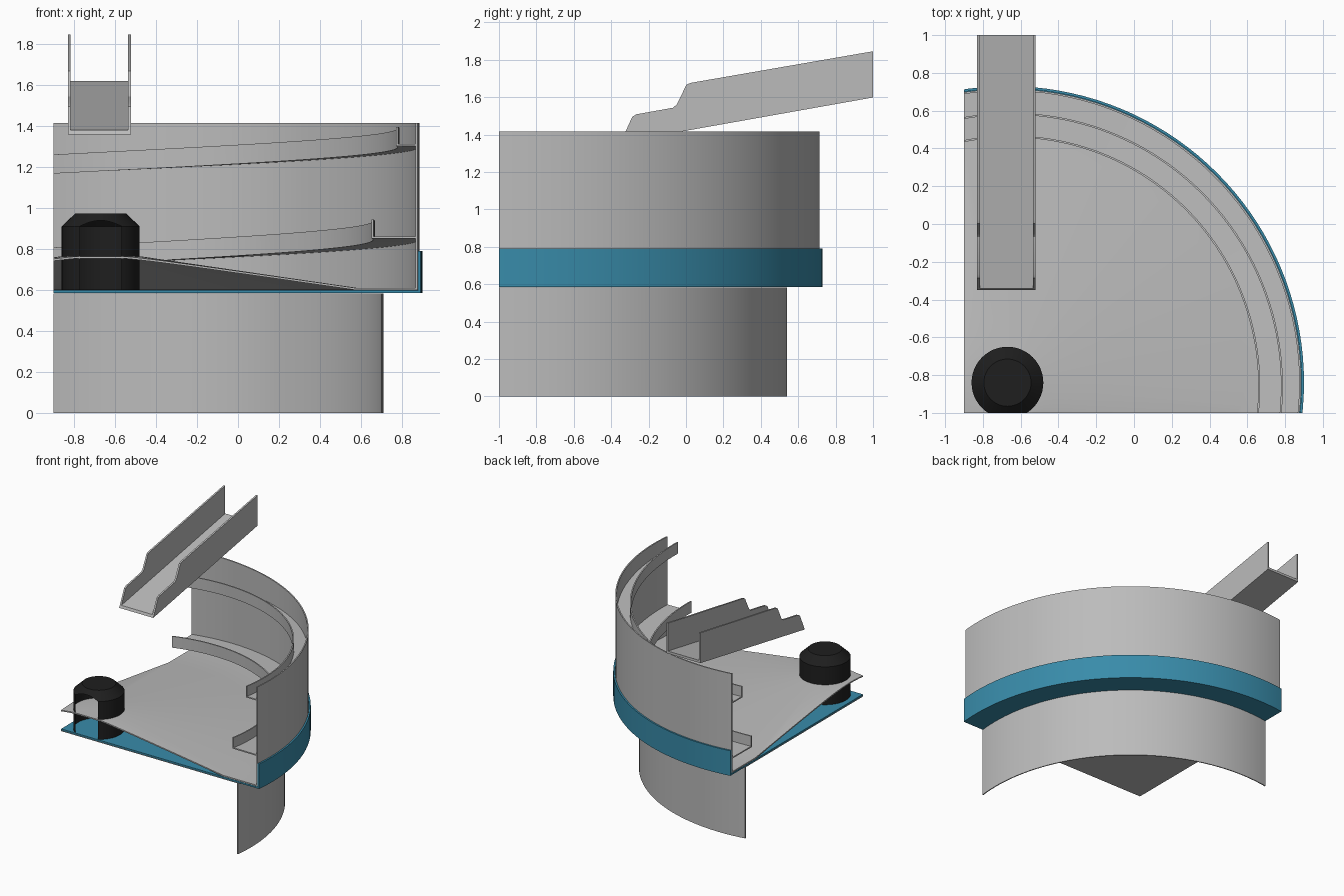
import bpy, bmesh, math
from mathutils import Vector

if "Cube" in bpy.data.objects:
    bpy.data.objects.remove(bpy.data.objects["Cube"])

CX, CY = -0.67, -0.84        # bowl axis
XMIN, YMIN = -0.90, -1.0     # cut planes of the sector


def material(name, rgb):
    m = bpy.data.materials.new(name)
    m.diffuse_color = (*rgb, 1)
    m.use_nodes = True
    m.node_tree.nodes["Principled BSDF"].inputs["Base Color"].default_value = m.diffuse_color
    return m


GREY = material("steel_grey", (0.5, 0.5, 0.5))
BLUE = material("band_blue", (0.04, 0.26, 0.40))
BLACK = material("knob_black", (0.013, 0.013, 0.013))


def finish(bm, name, mat):
    bmesh.ops.recalc_face_normals(bm, faces=bm.faces)
    me = bpy.data.meshes.new(name)
    bm.to_mesh(me)
    bm.free()
    me.materials.append(mat)
    ob = bpy.data.objects.new(name, me)
    bpy.context.collection.objects.link(ob)
    bpy.ops.object.select_all(action='DESELECT')
    ob.select_set(True)
    bpy.context.view_layer.objects.active = ob
    bpy.ops.object.shade_smooth_by_angle(angle=math.radians(25))
    return ob


def cut_sector(bm, cap=True):
    for co, no in (((XMIN, 0, 0), (1, 0, 0)), ((0, YMIN, 0), (0, 1, 0))):
        res = bmesh.ops.bisect_plane(bm, geom=bm.verts[:] + bm.edges[:] + bm.faces[:],
                                     dist=1e-5, plane_co=co, plane_no=no, clear_inner=True)
        if cap:
            edges = [e for e in res['geom_cut']
                     if isinstance(e, bmesh.types.BMEdge) and e.is_boundary]
            bmesh.ops.holes_fill(bm, edges=edges, sides=0)


def sweep(name, section, mat, a0=0, a1=360, steps=144, closed=True, cap=True):
    """Sweep section(turn) -> [(r, z)] about the bowl axis, then cut the sector."""
    bm = bmesh.new()
    rings = []
    for i in range(steps + 1):
        a = a0 + (a1 - a0) * i / steps
        c, s = math.cos(math.radians(a)), math.sin(math.radians(a))
        rings.append([bm.verts.new((CX + r * c, CY + r * s, z)) for r, z in section(a)])
    n = len(rings[0])
    for p, q in zip(rings, rings[1:]):
        for j in range(n if closed else n - 1):
            k = (j + 1) % n
            bm.faces.new((p[j], p[k], q[k], q[j]))
    bmesh.ops.remove_doubles(bm, verts=bm.verts[:], dist=1e-5)
    cut_sector(bm, cap)
    return finish(bm, name, mat)


def lathe(name, pts, mat, **kw):
    return sweep(name, lambda a: pts, mat, **kw)


# base drum with lid
lathe("base_drum", [(1.38, 0), (1.38, 0.583), (0, 0.583), (0, 0.579),
                    (1.372, 0.579), (1.372, 0)], GREY)
# blue tray: bottom plate and outer band
lathe("blue_tray", [(0, 0.585), (1.57, 0.585), (1.57, 0.79), (1.557, 0.79),
                    (1.557, 0.598), (0, 0.598)], BLUE)
# bowl: conical floor and tall wall
lathe("bowl", [(0, 0.763), (0.2, 0.763), (1.25, 0.61), (1.545, 0.61), (1.545, 1.415),
               (1.555, 1.415), (1.555, 0.6), (1.25, 0.6), (0.2, 0.753), (0, 0.753)], GREY)
# centre knob, sliced open
lathe("centre_knob", [(0.19, 0.6), (0.19, 0.91), (0.125, 0.972), (0, 0.972)],
      BLACK, steps=48, closed=False, cap=False)


# spiral tracks with an inner lip: two turns of one tapering spiral
def track(r0, z0):
    def section(a):
        t = (a + 6) / 360
        r, z = r0 - 0.12 * t, z0 - 0.46 * t
        return [(r, z), (1.55, z), (1.55, z + 0.01), (r + 0.01, z + 0.01),
                (r + 0.01, z + 0.093), (r, z + 0.093)]
    return section


for label, r0, z0 in (("lower", 1.33, 0.85), ("upper", 1.45, 1.302)):
    sweep(label + "_spiral_track", track(r0, z0), GREY, a0=-10, a1=104, steps=60)


# inlet chute: floor strip and two stepped side plates, extruded along x
def plate(bm, profile, x0, x1):
    face = bm.faces.new([bm.verts.new((x0, y, z)) for y, z in profile])
    ext = bmesh.ops.extrude_face_region(bm, geom=[face], use_keep_orig=True)
    moved = [v for v in ext['geom'] if isinstance(v, bmesh.types.BMVert)]
    bmesh.ops.translate(bm, verts=moved, vec=Vector((x1 - x0, 0, 0)))


side = [(-0.35, 1.358), (1, 1.598), (1, 1.845), (0.025, 1.676), (0.003, 1.667),
        (-0.05, 1.56), (-0.07, 1.543), (-0.265, 1.508), (-0.287, 1.495)]
floor = [(-0.35, 1.358), (1, 1.598), (1, 1.618), (-0.342, 1.379)]
bm = bmesh.new()
plate(bm, side, -0.83, -0.816)
plate(bm, side, -0.536, -0.522)
plate(bm, floor, -0.816, -0.536)
finish(bm, "inlet_chute", GREY)
